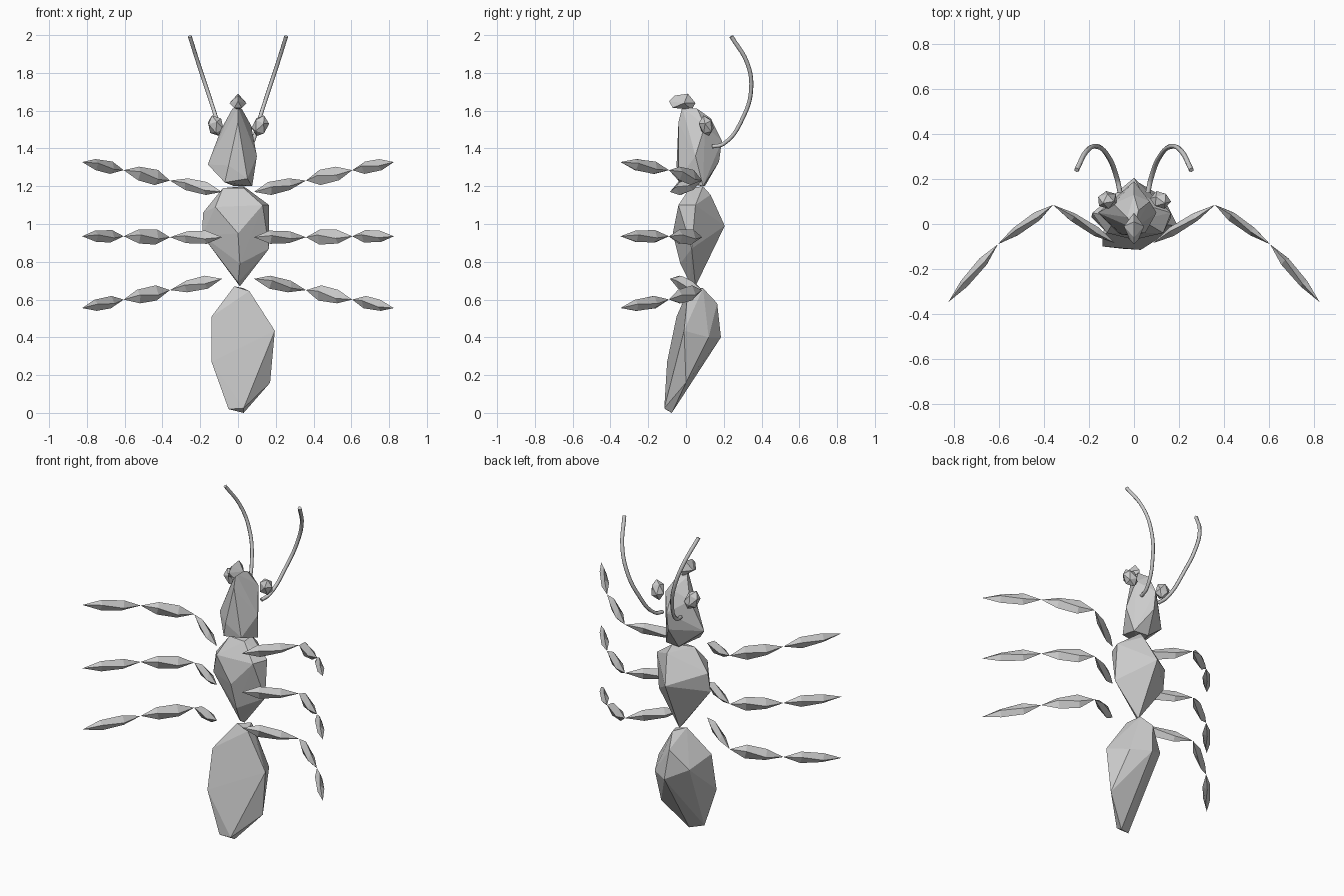
import bpy, bmesh, math
from mathutils import Vector

if "Cube" in bpy.data.objects:
    bpy.data.objects.remove(bpy.data.objects["Cube"])


def add_mesh(name, bm):
    bmesh.ops.recalc_face_normals(bm, faces=bm.faces[:])
    me = bpy.data.meshes.new(name)
    bm.to_mesh(me)
    bm.free()
    ob = bpy.data.objects.new(name, me)
    bpy.context.collection.objects.link(ob)
    return ob


def hull(name, pts):
    """Faceted body part: convex hull of a few points."""
    bm = bmesh.new()
    for p in pts:
        bm.verts.new(p)
    res = bmesh.ops.convex_hull(bm, input=bm.verts[:])
    loose = [v for v in bm.verts if not v.link_faces]
    bmesh.ops.delete(bm, geom=loose, context='VERTS')
    return add_mesh(name, bm)


def spindle(bm, a, b, flat, tall):
    """Leg segment: pointed at both ends, two four-sided rings between."""
    a, b = Vector(a), Vector(b)
    d = (b - a).normalized()
    side = d.cross(Vector((0, 0, 1))).normalized()
    up = side.cross(d)
    rings = []
    for t, s, twist in ((0.3, 1.0, 0.25), (0.68, 0.9, -0.25)):
        c = a.lerp(b, t)
        ring = []
        for k in range(4):
            ang = math.pi / 2 * k + twist
            ring.append(bm.verts.new(c + side * math.cos(ang) * flat * s
                                     + up * math.sin(ang) * tall * s))
        rings.append(ring)
    va, vb = bm.verts.new(a), bm.verts.new(b)
    for k in range(4):
        n = (k + 1) % 4
        bm.faces.new((va, rings[0][n], rings[0][k]))
        bm.faces.new((rings[0][k], rings[0][n], rings[1][n], rings[1][k]))
        bm.faces.new((rings[1][k], rings[1][n], vb))


# Abdomen
hull("abdomen", [
    (-.02, .02, .67), (.06, .01, .645), (.03, .09, .66),
    (-.14, -.05, .51), (-.14, -.10, .27), (.195, -.01, .435),
    (.17, .0, .16), (.03, -.075, .0), (-.05, -.11, .02), (.03, -.115, .025),
    (.02, .185, .40), (.0, .165, .58), (-.10, .11, .46), (.13, .12, .40)])

# Thorax
hull("thorax", [
    (.03, .09, 1.2), (-.08, .03, 1.19), (.03, .02, 1.19),
    (-.12, -.04, 1.09), (.13, -.04, 1.1), (.0, -.07, .95),
    (-.185, .05, 1.06), (-.19, .03, .94), (.165, .05, 1.1), (.165, .03, .87),
    (.0, .205, .99), (.04, .13, 1.155), (.0, .02, .69), (.01, .05, .67),
    (.01, -.03, .79)])

# Head
hull("head", [
    (.0, -.02, 1.62), (.02, .06, 1.61), (-.03, .03, 1.61),
    (-.05, -.05, 1.31), (-.16, .05, 1.315), (-.07, -.04, 1.22),
    (.05, -.04, 1.24), (.075, .09, 1.2), (-.02, .10, 1.2),
    (.10, .05, 1.36), (.07, .10, 1.52), (-.09, .09, 1.5),
    (.0, .19, 1.44), (.0, .175, 1.33), (.0, .13, 1.56), (.0, -.04, 1.54)])

# Mouth
hull("mouth", [
    (.0, -.09, 1.65), (.0, -.06, 1.68), (.0, .01, 1.69),
    (-.045, -.01, 1.64), (.045, -.01, 1.64), (.0, .05, 1.64),
    (-.02, -.07, 1.615), (.02, -.07, 1.615), (.0, .03, 1.605)])

# Leg paths: hip, knee, ankle, tip heights
leg_xy = [(.085, -.085), (.36, .085), (.605, -.09), (.825, -.347)]
leg_z = {"front": (1.17, 1.23, 1.285, 1.328),
         "middle": (.93, .93, .935, .935),
         "rear": (.71, .65, .60, .555)}

for side, sx in (("left", -1), ("right", 1)):
    # Legs
    for which, zs in leg_z.items():
        bm = bmesh.new()
        pts = [(sx * x, y, z) for (x, y), z in zip(leg_xy, zs)]
        for i, tall in enumerate((.036, .042, .034)):
            spindle(bm, pts[i], pts[i + 1], .022, tall)
        add_mesh(f"{which}_leg_{side}", bm)

    # Eye
    bm = bmesh.new()
    bmesh.ops.create_icosphere(bm, subdivisions=1, radius=1)
    eye = add_mesh(f"eye_{side}", bm)
    eye.scale = (.045, .04, .06)
    eye.rotation_euler = (.25, sx * .35, 0)
    eye.location = (sx * .118, .107, 1.52)

    # Antenna
    cu = bpy.data.curves.new(f"antenna_{side}", 'CURVE')
    cu.dimensions = '3D'
    cu.bevel_depth = .011
    cu.bevel_resolution = 1
    cu.resolution_u = 5
    cu.use_fill_caps = True
    sp = cu.splines.new('BEZIER')
    path = [(.062, .14, 1.41), (.075, .20, 1.425), (.118, .305, 1.57),
            (.165, .345, 1.715), (.21, .325, 1.85), (.255, .24, 1.993)]
    sp.bezier_points.add(len(path) - 1)
    for bp, (x, y, z) in zip(sp.bezier_points, path):
        bp.co = (sx * x, y, z)
        bp.handle_left_type = bp.handle_right_type = 'AUTO'
    ob = bpy.data.objects.new(f"antenna_{side}", cu)
    bpy.context.collection.objects.link(ob)
